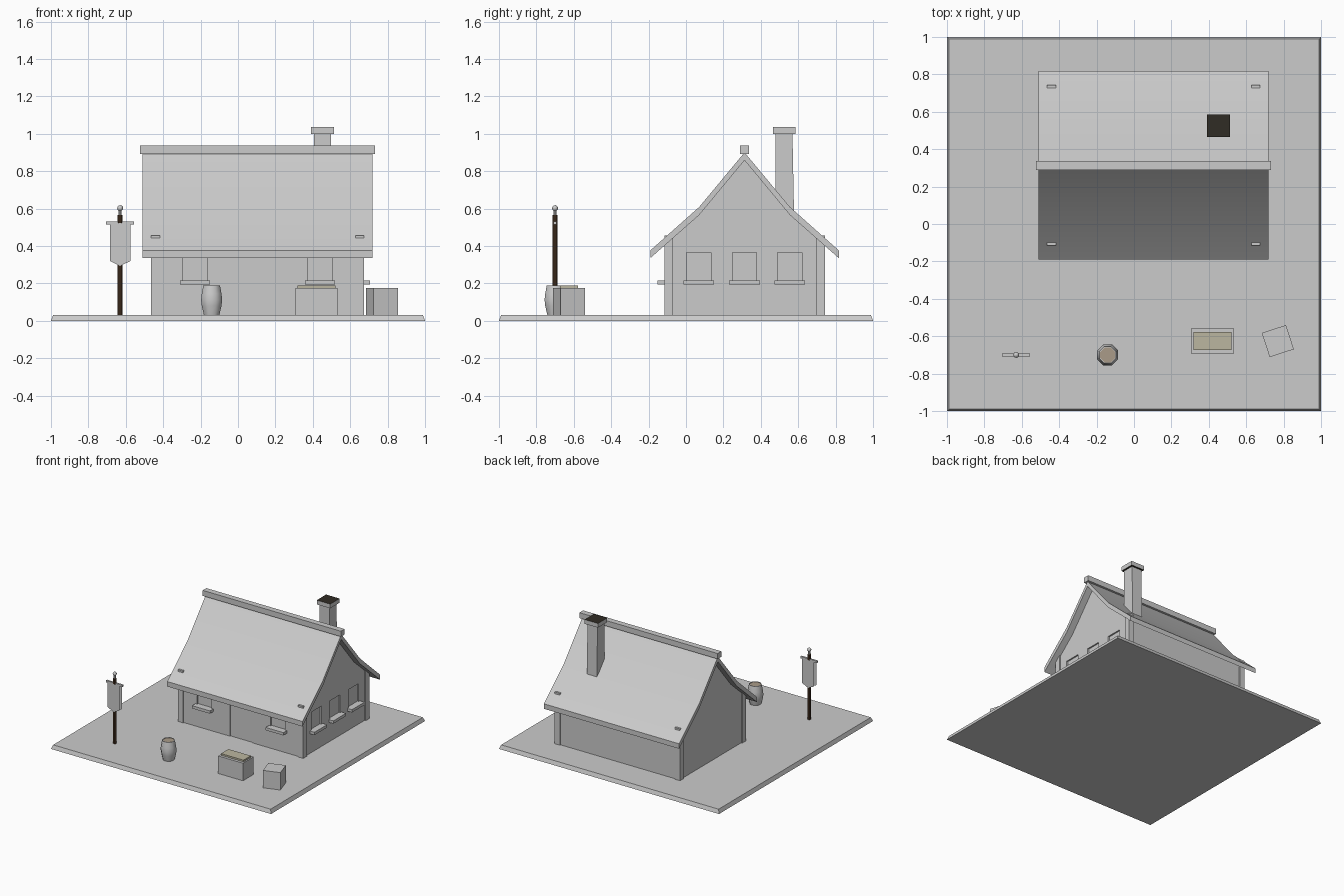
import bpy, bmesh, math
from mathutils import Matrix

if "Cube" in bpy.data.objects:
    bpy.data.objects.remove(bpy.data.objects["Cube"])

CX, CY = 0.104, 0.313      # house centre
G = 0.032                  # top of the ground slab


def mat(name, rgb):
    m = bpy.data.materials.new(name)
    m.diffuse_color = (*rgb, 1)
    m.use_nodes = True
    m.node_tree.nodes["Principled BSDF"].inputs["Base Color"].default_value = m.diffuse_color
    return m


WOOD = mat("dark_wood", (0.065, 0.033, 0.016))
SOOT = mat("soot", (0.03, 0.025, 0.018))
TAN = mat("tan_wood", (0.40, 0.33, 0.25))
STRAW = mat("straw", (0.50, 0.47, 0.35))


def finish(name, bm, material=None, smooth=0):
    bmesh.ops.recalc_face_normals(bm, faces=bm.faces)
    me = bpy.data.meshes.new(name)
    bm.to_mesh(me)
    bm.free()
    ob = bpy.data.objects.new(name, me)
    bpy.context.collection.objects.link(ob)
    if material:
        me.materials.append(material)
    if smooth:
        bpy.ops.object.select_all(action='DESELECT')
        ob.select_set(True)
        bpy.context.view_layer.objects.active = ob
        bpy.ops.object.shade_smooth_by_angle(angle=math.radians(smooth))
    return ob


def add_box(bm, x0, x1, y0, y1, z0, z1):
    m = (Matrix.Translation(((x0 + x1) / 2, (y0 + y1) / 2, (z0 + z1) / 2))
         @ Matrix.Diagonal((x1 - x0, y1 - y0, z1 - z0, 1)))
    return bmesh.ops.create_cube(bm, size=1, matrix=m)["verts"]


def box(name, *dims, material=None):
    bm = bmesh.new()
    add_box(bm, *dims)
    return finish(name, bm, material)


def extrude_x(name, pts, x0, x1, **kw):
    """Extrude a y-z profile along x."""
    bm = bmesh.new()
    f = bm.faces.new([bm.verts.new((x0, y, z)) for y, z in pts])
    top = bmesh.ops.extrude_face_region(bm, geom=[f])["geom"]
    bmesh.ops.translate(bm, vec=(x1 - x0, 0, 0),
                        verts=[v for v in top if isinstance(v, bmesh.types.BMVert)])
    if not any((f.normal.x < -0.9) and f.calc_center_median().x < x0 + 1e-4 for f in bm.faces):
        bm.faces.new([v for v in bm.verts][:len(pts)]) if len(bm.faces) < len(pts) + 2 else None
    return finish(name, bm, **kw)


def lathe(name, x, y, rings, sides, turn=0, **kw):
    """Stack of rings (radius, z), closed at both ends."""
    bm = bmesh.new()
    loops = [[bm.verts.new((x + r * math.cos(turn + 2 * math.pi * i / sides),
                            y + r * math.sin(turn + 2 * math.pi * i / sides), z))
              for i in range(sides)] for r, z in rings]
    for a, b in zip(loops, loops[1:]):
        for i in range(sides):
            j = (i + 1) % sides
            bm.faces.new((a[i], a[j], b[j], b[i]))
    bm.faces.new(loops[0])
    bm.faces.new(loops[-1])
    return finish(name, bm, **kw)


def mirrored(half):
    """Mirror a half profile about the ridge; the first point lies on it."""
    return half[::-1] + [(2 * CY - y, z) for y, z in half[1:]]


# Ground slab with chamfered rim
bm = bmesh.new()
for v in add_box(bm, -1, 1, -1, 1, 0, G):
    if v.co.z > 0.01:
        v.co.x *= 0.988
        v.co.y *= 0.988
finish("ground_slab", bm)

# Walls with gables
wall_pts = mirrored([(CY, 0.872), (0.07, 0.578), (-0.108, 0.42), (-0.108, G)])
walls = extrude_x("walls", wall_pts, -0.455, 0.664)

# Shallow window and door recesses
front_x = (CX - 0.334, CX + 0.334)
side_y = (0.068, CY, 0.554)
bm = bmesh.new()
for x in front_x:
    add_box(bm, x - 0.065, x + 0.065, -0.2, -0.096, 0.205, 0.364)
for y in side_y:
    add_box(bm, 0.652, 0.75, y - 0.065, y + 0.065, 0.205, 0.364)
add_box(bm, CX - 0.102, CX + 0.102, -0.2, -0.101, G - 0.01, 0.35)
cutter = finish("opening_cutter", bm)
cutter.hide_render = True
mod = walls.modifiers.new("openings", 'BOOLEAN')
mod.operation, mod.object, mod.solver = 'DIFFERENCE', cutter, 'EXACT'
bpy.context.view_layer.objects.active = walls
bpy.ops.object.modifier_apply(modifier=mod.name)
bpy.data.objects.remove(cutter)

# Sills
for i, x in enumerate(front_x):
    box(f"front_sill_{i}", x - 0.081, x + 0.081, -0.152, -0.085, 0.193, 0.216)
for i, y in enumerate(side_y):
    box(f"side_sill_{i}", 0.64, 0.705, y - 0.082, y + 0.082, 0.193, 0.216)

# Corner posts, tips just piercing the roof
for i, x in enumerate((-0.465, 0.627)):
    for j, y in enumerate((-0.116, 0.695)):
        box(f"corner_post_{i}{j}", x, x + 0.047, y, y + 0.047, G, 0.457)

# Roof shell with a gentle kink in the slope
roof_top = mirrored([(CY, 0.9), (0.07, 0.608), (-0.191, 0.376)])
roof_under = mirrored([(CY, 0.858), (0.07, 0.565), (-0.191, 0.335)])
extrude_x("roof", roof_top + roof_under[::-1], -0.51, 0.72, smooth=30)
box("ridge_beam", -0.523, 0.733, CY - 0.024, CY + 0.024, 0.893, 0.938)

# Chimney shaft and cap with dark horizontal faces
bm = bmesh.new()
for v in add_box(bm, 0.406, 0.497, 0.478, 0.569, 0.5, 1.01):
    if v.co.z < 0.6 and v.co.y > 0.5:
        v.co.y += 0.01
finish("chimney_shaft", bm)
cap = box("chimney_cap", 0.391, 0.513, 0.464, 0.585, 1.0, 1.035)
cap.data.materials.append(mat("stone", (0.8, 0.8, 0.8)))
cap.data.materials.append(SOOT)
for p in cap.data.polygons:
    p.material_index = 1 if abs(p.normal.z) > 0.5 else 0

# Banner pole, crossbar, finial and two cloth sheets
BX, BY = -0.63, -0.7
lathe("banner_pole", BX, BY, [(0.014, G), (0.014, 0.565)], 8, math.pi / 8, material=WOOD)
box("banner_crossbar", BX - 0.075, BX + 0.075, BY - 0.008, BY + 0.008, 0.515, 0.53)
lathe("finial_neck", BX, BY, [(0.008, 0.56), (0.008, 0.595)], 8)
bm = bmesh.new()
bmesh.ops.create_uvsphere(bm, u_segments=8, v_segments=6, radius=0.016,
                          matrix=Matrix.Translation((BX, BY, 0.602)))
finish("finial_ball", bm, smooth=60)
outline = [(-0.055, 0.522), (0.055, 0.522), (0.055, 0.32), (0, 0.293), (-0.055, 0.32)]
for name, off in (("front", -0.0145), ("back", 0.0145)):
    bm = bmesh.new()
    bm.faces.new([bm.verts.new((BX + x, BY + off, z)) for x, z in outline])
    finish(f"banner_cloth_{name}", bm)

# Barrel with tan lid
turn = math.pi / 8
lathe("barrel", -0.141, -0.7, [(0.045, G), (0.057, 0.08), (0.061, 0.112), (0.057, 0.145),
      (0.048, 0.19), (0.043, 0.19), (0.043, 0.182)], 8, turn, smooth=60)
lathe("barrel_lid", -0.141, -0.7, [(0.045, 0.17), (0.045, 0.187)], 8, turn, material=TAN)

# Trough filled with straw
box("trough", 0.307, 0.533, -0.696, -0.557, G, 0.176)
box("trough_filling", 0.318, 0.522, -0.674, -0.578, 0.15, 0.19, material=STRAW)

# Small turned crate
crate = box("crate", -0.068, 0.068, -0.068, 0.068, G, 0.175)
crate.data.transform(Matrix.Translation((0.769, -0.626, 0))
                     @ Matrix.Rotation(math.radians(18), 4, 'Z'))
